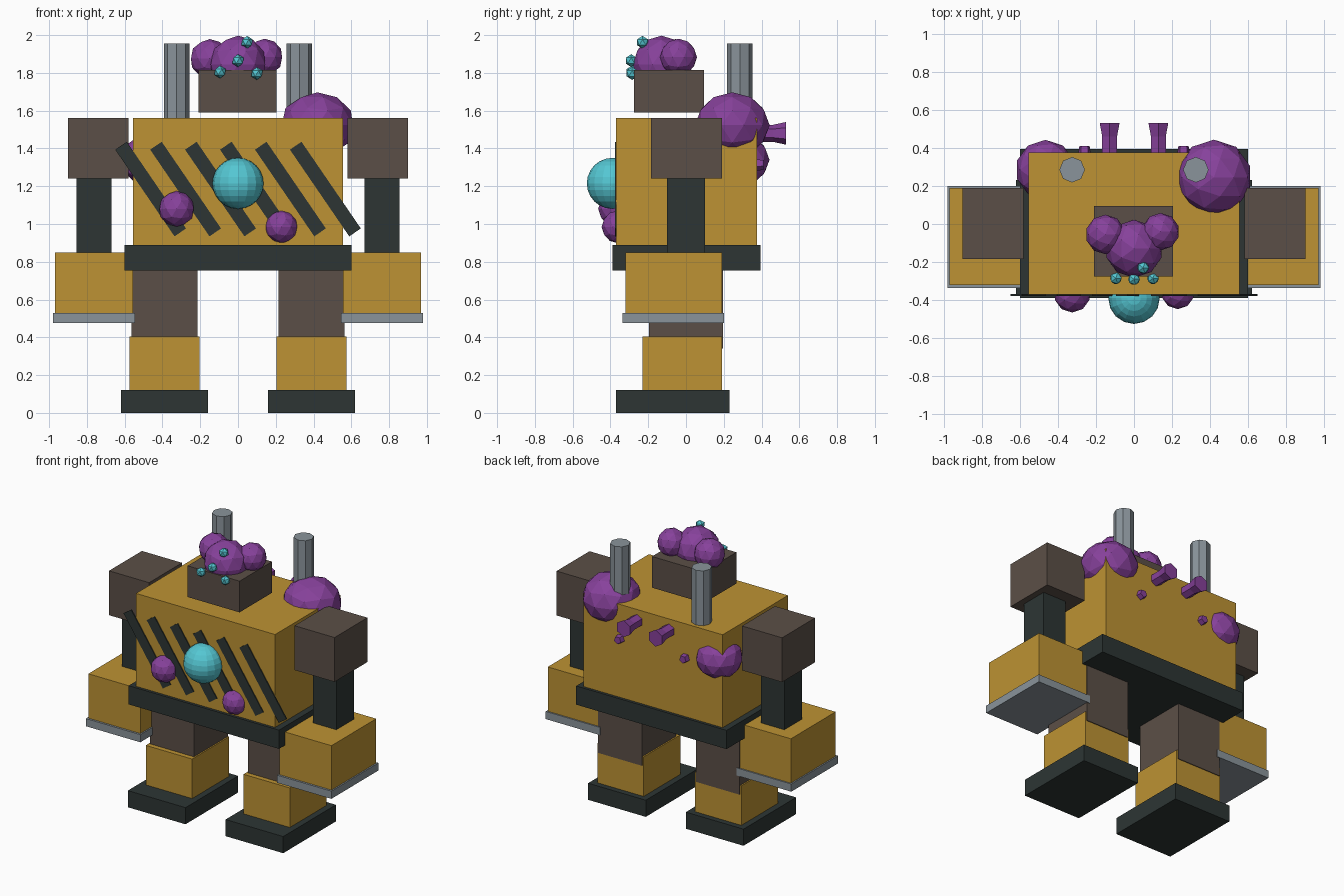
import bpy, math
from mathutils import Vector

cube = bpy.data.objects.get("Cube")
if cube:
    bpy.data.objects.remove(cube, do_unlink=True)


def material(name, r, g, b):
    m = bpy.data.materials.new(name)
    m.use_nodes = True
    m.diffuse_color = (r, g, b, 1)
    m.node_tree.nodes["Principled BSDF"].inputs["Base Color"].default_value = (r, g, b, 1)
    return m


yellow = material("mustard yellow paint", 0.51, 0.29, 0.033)
brown = material("brown metal", 0.105, 0.078, 0.063)
dark = material("dark iron", 0.026, 0.036, 0.034)
grey = material("steel grey", 0.254, 0.296, 0.328)
purple = material("purple growth", 0.242, 0.053, 0.328)
cyan = material("glowing cyan", 0.09, 0.57, 0.65)


def finish(name, mat):
    ob = bpy.context.object
    ob.name = ob.data.name = name
    ob.data.materials.append(mat)
    return ob


def box(name, mat, x, y, z, tilt=0):
    """Box from its (low, high) range on each axis, leaning in the xz plane."""
    lo, hi = Vector((x[0], y[0], z[0])), Vector((x[1], y[1], z[1]))
    bpy.ops.mesh.primitive_cube_add(size=1, location=(lo + hi) / 2, rotation=(0, tilt, 0))
    ob = finish(name, mat)
    ob.scale = hi - lo
    return ob


def blob(name, mat, loc, r, detail=2, squash=1):
    bpy.ops.mesh.primitive_ico_sphere_add(subdivisions=detail, radius=r, location=loc)
    finish(name, mat).scale.z = squash


def rod(name, mat, loc, r1, r2, depth, sides, turn=(0, 0, 0)):
    bpy.ops.mesh.primitive_cone_add(vertices=sides, radius1=r1, radius2=r2,
                                    depth=depth, location=loc, rotation=turn)
    finish(name, mat)


# Body and head
box("torso", yellow, (-0.555, 0.555), (-0.37, 0.375), (0.89, 1.56))
box("waist_belt", dark, (-0.6, 0.6), (-0.39, 0.395), (0.755, 0.89))
box("head", brown, (-0.21, 0.205), (-0.275, 0.095), (1.59, 1.815))

# Arms, legs and exhausts, one set for each side
limbs = [
    ("shoulder", brown, (0.58, 0.90), (-0.185, 0.19), (1.24, 1.56)),
    ("upper_arm", dark, (0.67, 0.855), (-0.1, 0.1), (0.84, 1.25)),
    ("forearm", yellow, (0.555, 0.97), (-0.32, 0.19), (0.53, 0.85)),
    ("fist_plate", grey, (0.545, 0.98), (-0.335, 0.2), (0.475, 0.53)),
    ("thigh", brown, (0.215, 0.565), (-0.195, 0.195), (0.34, 0.76)),
    ("shin", yellow, (0.205, 0.575), (-0.23, 0.19), (0.12, 0.405)),
    ("foot", dark, (0.16, 0.62), (-0.37, 0.23), (0, 0.12)),
]
for side, s in (("left", 1), ("right", -1)):
    for part, mat, x, y, z in limbs:
        box(f"{side}_{part}", mat, sorted(s * v for v in x), y, z)
    rod(f"{side}_exhaust", grey, (s * 0.325, 0.285, 1.73), 0.067, 0.067, 0.45, 8)

# Slanted hazard stripes across the chest
for i in range(6):
    x = (i - 2.5) * 0.185
    box(f"hazard_stripe_{i + 1}", dark, (x - 0.037, x + 0.037), (-0.377, -0.368),
        (0.907, 1.463), tilt=-0.6)

# Glowing chest core
bpy.ops.mesh.primitive_uv_sphere_add(segments=16, ring_count=12, radius=0.135,
                                     location=(0, -0.39, 1.215))
finish("chest_core", cyan)

# Growths on the head, chest and back corners
blob("head_growth_middle", purple, (0, -0.13, 1.845), 0.152)
blob("head_growth_right", purple, (-0.15, -0.055, 1.875), 0.104)
blob("head_growth_left", purple, (0.14, -0.04, 1.883), 0.098)
blob("chest_growth_right", purple, (-0.325, -0.37, 1.08), 0.095)
blob("chest_growth_left", purple, (0.23, -0.36, 0.985), 0.087)
blob("shoulder_growth", purple, (0.42, 0.245, 1.523), 0.198, squash=0.88)
blob("back_growth", purple, (-0.465, 0.285, 1.34), 0.157, squash=0.9)

# Small crystal eyes
eyes = [(-0.095, -0.285, 1.805), (0, -0.29, 1.865), (0.1, -0.285, 1.797), (0.048, -0.23, 1.962)]
for i, loc in enumerate(eyes):
    blob(f"crystal_eye_{i + 1}", cyan, loc, 0.034, detail=1)

# Capped stalks and small buds on the back
back = (-math.pi / 2, 0, 0)
for side, s in (("left", 1), ("right", -1)):
    x = s * 0.128
    rod(f"{side}_stalk", purple, (x, 0.41, 1.48), 0.045, 0.045, 0.12, 6, back)
    rod(f"{side}_stalk_cap", purple, (x, 0.495, 1.48), 0.045, 0.06, 0.07, 6, back)
    rod(f"{side}_bud", purple, (s * 0.26, 0.385, 1.315), 0.036, 0.028, 0.05, 5, back)
